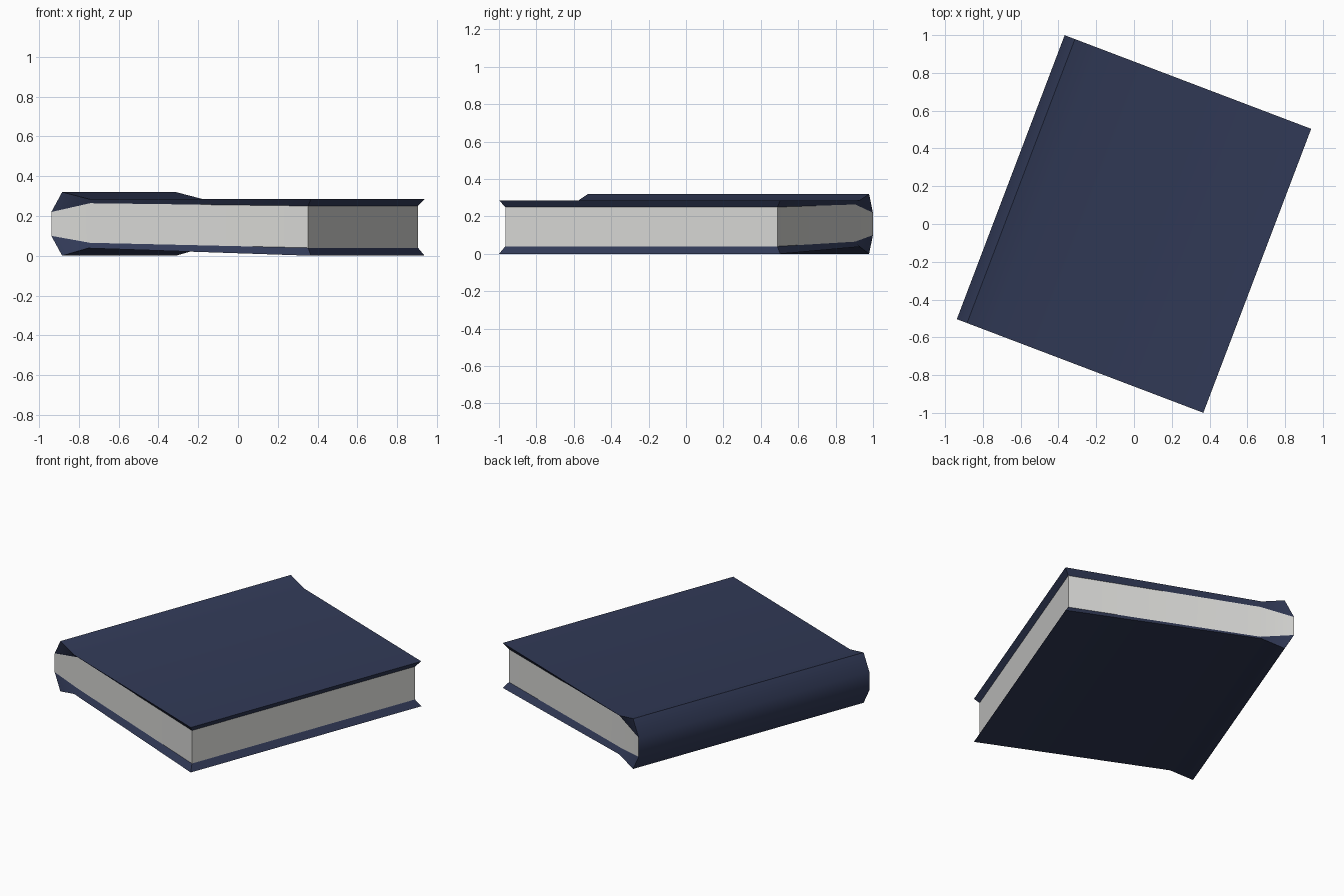
import bpy, bmesh, math

if "Cube" in bpy.data.objects:
    bpy.data.objects.remove(bpy.data.objects["Cube"])

HALF = 0.804  # half the height of the book along its spine

# Stations across the book: outer u, inner u, end inset,
# cover top, page top, page bottom, cover bottom
STATIONS = [
    (0.698, 0.672, 0.026, 0.286, 0.250, 0.040, 0.000),    # fore edge
    (-0.500, -0.500, 0.026, 0.286, 0.264, 0.065, 0.038),  # hinge gutter
    (-0.640, -0.698, 0.000, 0.320, 0.220, 0.100, 0.000),  # spine shoulder
    (-0.698, -0.698, 0.000, 0.220, 0.220, 0.100, 0.100),  # spine back
]


def material(name, rgb):
    m = bpy.data.materials.new(name)
    m.diffuse_color = (*rgb, 1)
    m.use_nodes = True
    m.node_tree.nodes["Principled BSDF"].inputs["Base Color"].default_value = m.diffuse_color
    return m


def book_mesh():
    """Closed book skin: cover faces have index 0, page faces index 1."""
    bm = bmesh.new()

    def face(pts, index):
        unique = [p for i, p in enumerate(pts) if p not in pts[:i]]
        if len(unique) > 2:
            bm.faces.new([bm.verts.new(p) for p in unique]).material_index = index

    def end_points(s, side):
        uo, ui, inset, ct, pt, pb, cb = s
        o, i = side * HALF, side * (HALF - inset)
        return (uo, o, ct), (ui, i, pt), (ui, i, pb), (uo, o, cb)

    # Both ends: bevelled cover rims and the page block between them
    for side in (-1, 1):
        for s, t in zip(STATIONS, STATIONS[1:]):
            a, b = end_points(s, side), end_points(t, side)
            for k, index in enumerate((0, 1, 0)):
                face([a[k], a[k + 1], b[k + 1], b[k]], index)
    # Boards and spine running the full height
    for s, t in zip(STATIONS, STATIONS[1:]):
        a, b = end_points(s, -1), end_points(s, 1)
        c, d = end_points(t, -1), end_points(t, 1)
        for k in (0, 3):
            face([a[k], b[k], d[k], c[k]], 0)
    # Spine back
    a, b = end_points(STATIONS[-1], -1), end_points(STATIONS[-1], 1)
    face([a[0], b[0], b[3], a[3]], 0)
    # Fore edge: rims and pages
    a, b = end_points(STATIONS[0], -1), end_points(STATIONS[0], 1)
    for k, index in enumerate((0, 1, 0)):
        face([a[k], b[k], b[k + 1], a[k + 1]], index)

    bmesh.ops.remove_doubles(bm, verts=bm.verts, dist=1e-5)
    bmesh.ops.recalc_face_normals(bm, faces=bm.faces)
    return bm


def part(name, index, mat):
    bm = book_mesh()
    others = [f for f in bm.faces if f.material_index != index]
    bmesh.ops.delete(bm, geom=others, context='FACES')
    for f in bm.faces:
        f.material_index = 0
    me = bpy.data.meshes.new(name)
    bm.to_mesh(me)
    bm.free()
    me.materials.append(mat)
    ob = bpy.data.objects.new(name, me)
    ob.rotation_euler.z = math.radians(-20.8)
    bpy.context.collection.objects.link(ob)
    bpy.ops.object.select_all(action='DESELECT')
    ob.select_set(True)
    bpy.context.view_layer.objects.active = ob
    bpy.ops.object.shade_smooth_by_angle(angle=math.radians(35))
    return ob


part("book_cover", 0, material("navy cover", (0.031, 0.042, 0.095)))
part("page_block", 1, material("off white pages", (0.68, 0.68, 0.66)))
